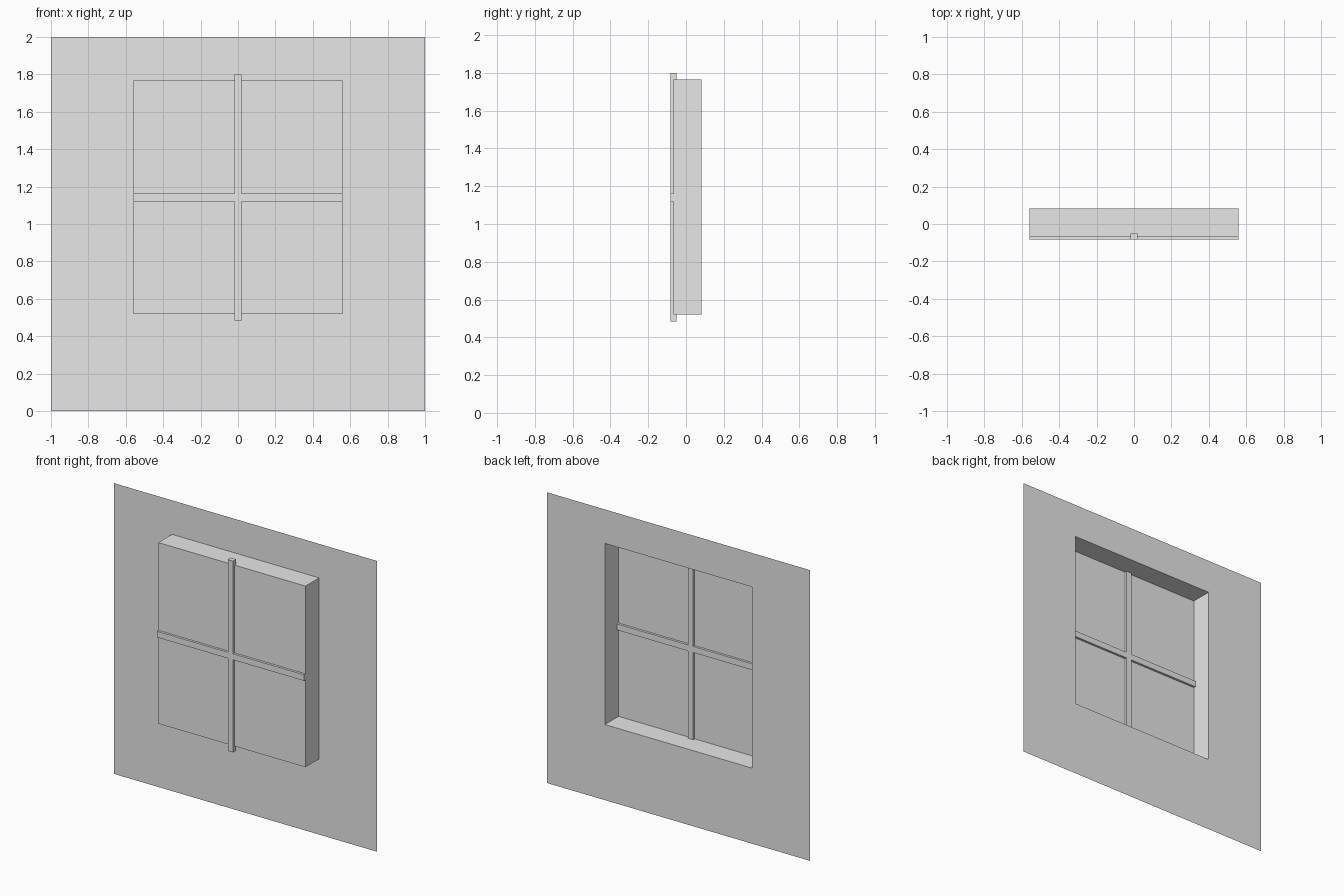
import bpy, bmesh

if "Cube" in bpy.data.objects:
    bpy.data.objects.remove(bpy.data.objects["Cube"])

BACK, PANE, BAR_FRONT, BAR_BACK = 0.082, -0.066, -0.082, -0.05
HALF_W, Z0, Z1 = 0.56, 0.52, 1.766           # window opening

grey = bpy.data.materials.new("light_grey")
grey.diffuse_color = (0.8, 0.8, 0.8, 1)
grey.use_nodes = True
grey.node_tree.nodes["Principled BSDF"].inputs["Base Color"].default_value = grey.diffuse_color


def rect(half, z0, z1, y):
    """Corner points of an upright rectangle, anticlockwise seen from the front."""
    return [(-half, y, z0), (half, y, z0), (half, y, z1), (-half, y, z1)]


def finish(name, bm):
    mesh = bpy.data.meshes.new(name)
    bm.to_mesh(mesh)
    bm.free()
    mesh.materials.append(grey)
    obj = bpy.data.objects.new(name, mesh)
    bpy.context.collection.objects.link(obj)
    return obj


def band(name, loop_a, loop_b):
    """Strip of quads joining two closed loops of points."""
    bm = bmesh.new()
    a = [bm.verts.new(p) for p in loop_a]
    b = [bm.verts.new(p) for p in loop_b]
    n = len(a)
    for i in range(n):
        j = (i + 1) % n
        bm.faces.new((a[i], a[j], b[j], b[i]))
    return finish(name, bm)


opening = rect(HALF_W, Z0, Z1, BACK)
front = rect(HALF_W, Z0, Z1, PANE)

# Thin wall with a rectangular opening
band("wall", rect(1, 0, 2, BACK), opening)

# Four sides of the projecting window box, open at the back
band("window_box_sides", opening, front)

# Flat pane closing the front of the box
bm = bmesh.new()
bm.faces.new([bm.verts.new(p) for p in front])
finish("window_pane", bm)

# Cross-shaped glazing bars, one solid passing through the pane
t, b0, b1 = 0.02, 1.12, 1.162
v0, v1 = 0.483, 1.80
profile = [(-t, v0), (t, v0), (t, b0), (HALF_W, b0), (HALF_W, b1), (t, b1),
           (t, v1), (-t, v1), (-t, b1), (-HALF_W, b1), (-HALF_W, b0), (-t, b0)]
bm = bmesh.new()
face = bm.faces.new([bm.verts.new((x, BAR_FRONT, z)) for x, z in profile])
ext = bmesh.ops.extrude_face_region(bm, geom=[face], use_keep_orig=True)
bmesh.ops.translate(bm, vec=(0, BAR_BACK - BAR_FRONT, 0),
                    verts=[g for g in ext["geom"] if isinstance(g, bmesh.types.BMVert)])
bmesh.ops.recalc_face_normals(bm, faces=bm.faces)
finish("glazing_bars", bm)
